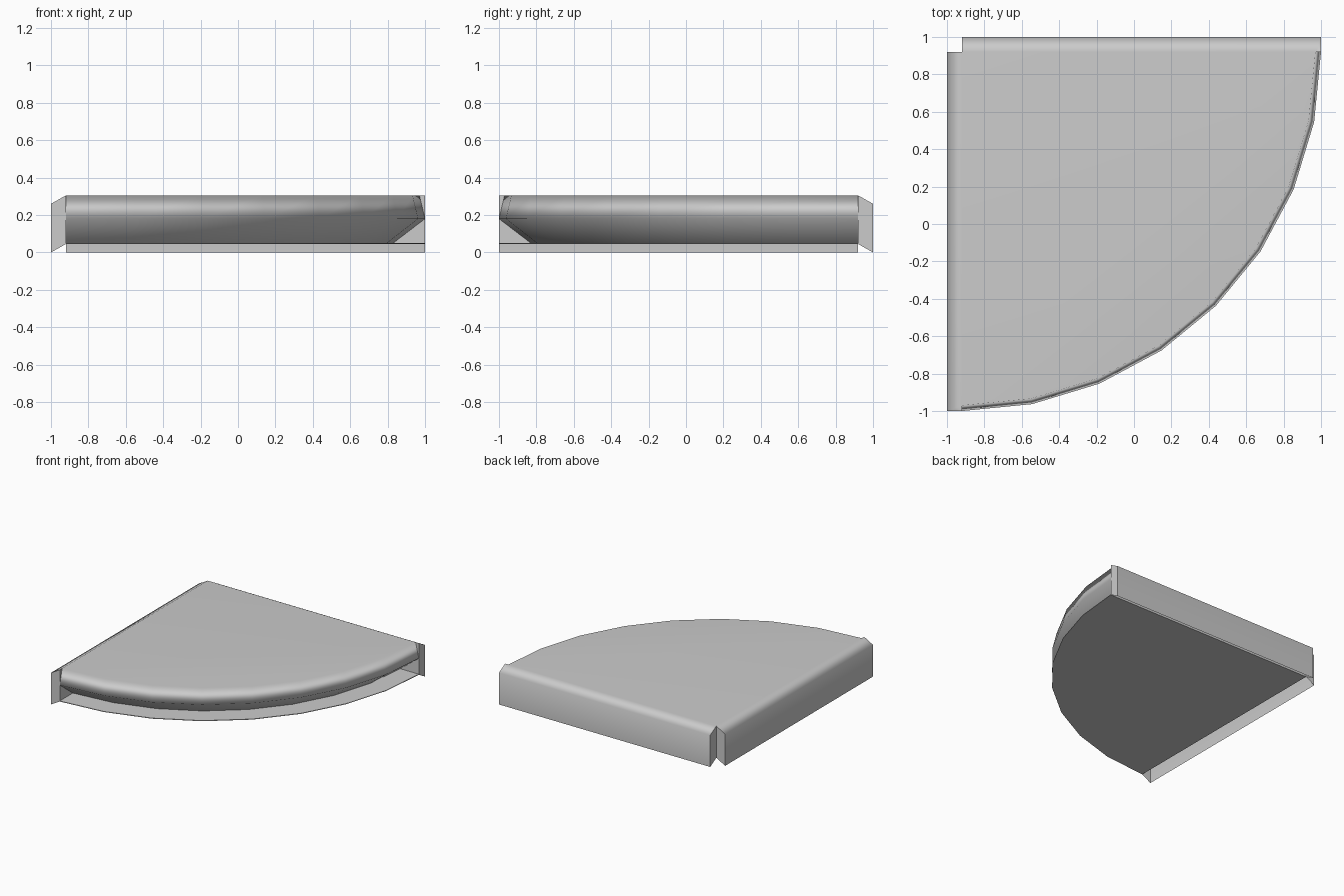
import bpy
import bmesh
import math

cube = bpy.data.objects.get("Cube")
if cube:
    bpy.data.objects.remove(cube, do_unlink=True)

grey = bpy.data.materials.new("plain grey")
grey.use_nodes = True
grey.diffuse_color = (0.6, 0.6, 0.6, 1)
grey.node_tree.nodes["Principled BSDF"].inputs["Base Color"].default_value = (0.6, 0.6, 0.6, 1)

LIP = 0.08             # width of the straight flanges
CORNER = 1 - LIP       # pivot of the quarter circle
RADIUS = 2 - LIP
TOP, SHOULDER, RIDGE, BASE = 0.305, 0.26, 0.18, 0.045
TOP_RADIUS = RADIUS - 0.03
STEPS = 8


def arc(r, z):
    """Points along the quarter circle, from +x round to -y."""
    angles = [math.pi / 2 * i / STEPS for i in range(STEPS + 1)]
    return [(-CORNER + r * math.cos(a), CORNER - r * math.sin(a), z) for a in angles]


def back_side(t, out, z):
    return (-CORNER + t, CORNER + out, z)


def right_side(t, out, z):
    return (-CORNER - out, CORNER - t, z)


def add_face(bm, points):
    bm.faces.new([bm.verts.new(p) for p in points])


def add_strip(bm, first, second):
    for i in range(len(first) - 1):
        add_face(bm, [first[i], first[i + 1], second[i + 1], second[i]])


def finish(bm, name):
    bmesh.ops.remove_doubles(bm, verts=bm.verts, dist=0.0005)
    bmesh.ops.recalc_face_normals(bm, faces=bm.faces)
    mesh = bpy.data.meshes.new(name)
    bm.to_mesh(mesh)
    bm.free()
    mesh.materials.append(grey)
    obj = bpy.data.objects.new(name, mesh)
    bpy.context.collection.objects.link(obj)
    return obj


# Quarter-round slab: flat top, grooved curved edge, flat underside
bm = bmesh.new()
pivot = (-CORNER, CORNER)
profile = [(TOP_RADIUS, TOP), (RADIUS, RIDGE), (RADIUS - 0.17, BASE + 0.005),
           (RADIUS, BASE + 0.005), (RADIUS, BASE)]
rings = [arc(r, z) for r, z in profile]
add_face(bm, [(*pivot, TOP)] + rings[0])
for upper, lower in zip(rings, rings[1:]):
    add_strip(bm, upper, lower)
add_face(bm, [(*pivot, BASE)] + rings[-1])

# Sloped shoulders and hanging walls along the two straight sides
stations = [0, TOP_RADIUS, RADIUS]
for side in (back_side, right_side):
    rows = [[side(t, out, z) for t in stations]
            for out, z in ((0, TOP), (LIP, SHOULDER), (LIP, 0))]
    add_strip(bm, rows[0], rows[1])
    add_strip(bm, rows[1], rows[2])
slab = finish(bm, "quarter_round_slab")

bpy.ops.object.select_all(action='DESELECT')
slab.select_set(True)
bpy.context.view_layer.objects.active = slab
bpy.ops.object.shade_smooth_by_angle(angle=math.radians(80))
weighted = slab.modifiers.new("soft edges", 'WEIGHTED_NORMAL')
weighted.keep_sharp = True

# End caps and inner walls that close the flanges
bm = bmesh.new()
for side in (back_side, right_side):
    for t in (0, RADIUS):
        add_face(bm, [side(t, 0, TOP), side(t, LIP, SHOULDER),
                      side(t, LIP, 0), side(t, 0, BASE)])
    add_face(bm, [side(0, 0, TOP), side(RADIUS, 0, TOP),
                  side(RADIUS, 0, BASE), side(0, 0, BASE)])
finish(bm, "flange_ends")
